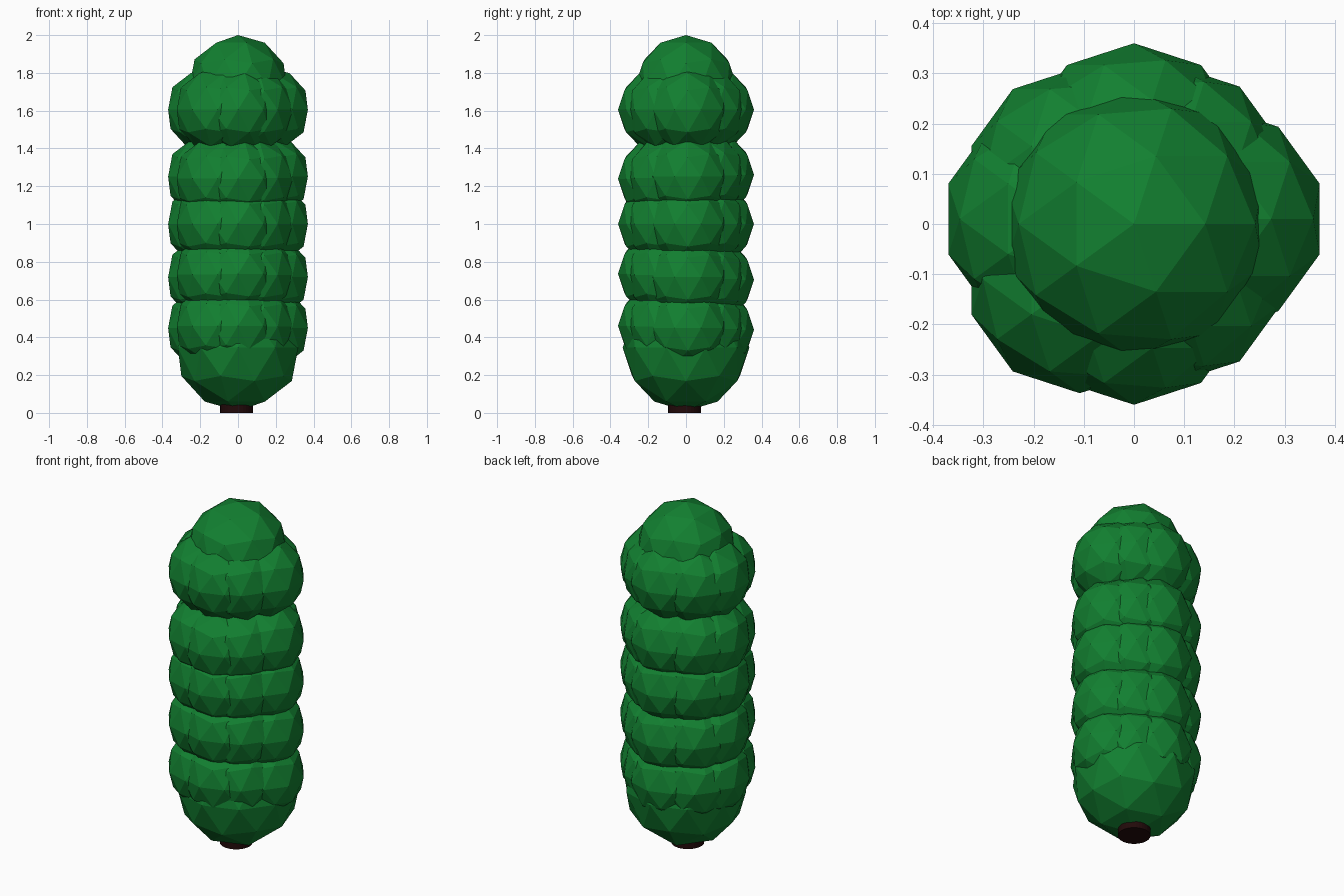
import bpy

if "Cube" in bpy.data.objects:
    bpy.data.objects.remove(bpy.data.objects["Cube"])


def material(name, rgb):
    m = bpy.data.materials.new(name)
    m.diffuse_color = (*rgb, 1)
    m.use_nodes = True
    m.node_tree.nodes["Principled BSDF"].inputs["Base Color"].default_value = m.diffuse_color
    return m


LEAF = material("leaf_green", (0.006, 0.215, 0.03))
BARK = material("bark_brown", (0.016, 0.003, 0.003))


def blob(name, radius, location):
    # low-poly 80-face foliage ball
    bpy.ops.mesh.primitive_ico_sphere_add(subdivisions=2, radius=radius, location=location)
    ob = bpy.context.object
    ob.name = name
    ob.data.materials.append(LEAF)
    return ob


# trunk stub
bpy.ops.mesh.primitive_cylinder_add(vertices=32, radius=0.087, depth=0.15,
                                    location=(-0.007, -0.007, 0.075))
trunk = bpy.context.object
trunk.name = "trunk"
trunk.data.materials.append(BARK)

# bottom and top foliage
blob("foliage_bottom", 0.335, (0, 0, 0.345))
blob("foliage_top", 0.27, (0, 0, 1.73))

# five stacked rings of eight overlapping balls: x, y of each ball
RING = [(0.154, 0.01), (0.077, 0.09), (0, 0.133), (-0.108, 0.085),
        (-0.154, 0.01), (-0.108, -0.11), (0, -0.133), (0.077, -0.09)]
# ring height and slight tilt along y
LEVELS = [(0.45, -0.08), (0.72, -0.12), (1.0, 0), (1.25, 0.08), (1.605, 0)]
for i, (z, tilt) in enumerate(LEVELS, 1):
    for j, (x, y) in enumerate(RING, 1):
        blob(f"foliage_ring_{i}_ball_{j}", 0.227, (x, y, z + tilt * y))
